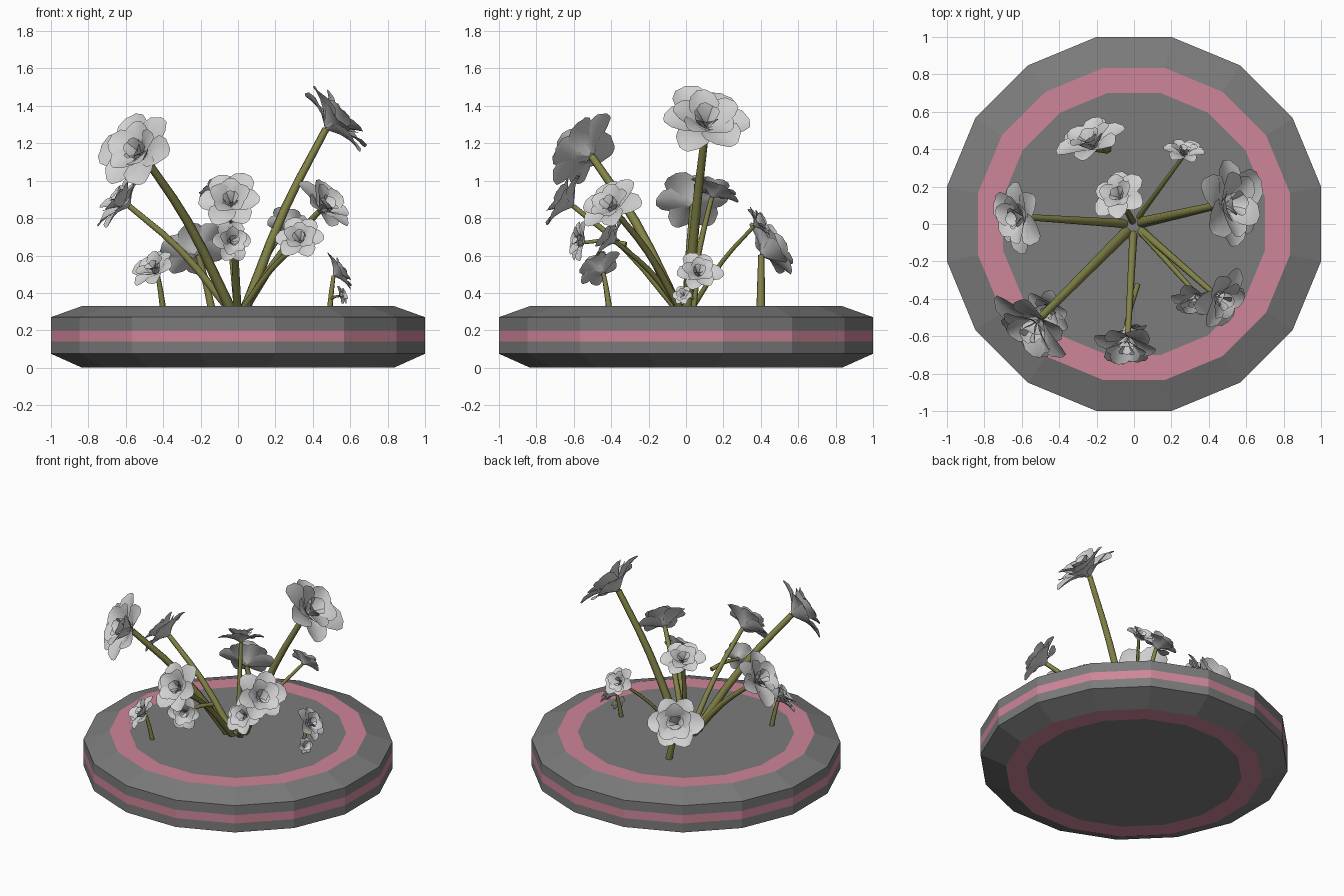
import bpy, bmesh, math, random
from mathutils import Vector, Matrix

if "Cube" in bpy.data.objects:
    bpy.data.objects.remove(bpy.data.objects["Cube"])

random.seed(4)


def material(name, rgb):
    m = bpy.data.materials.new(name)
    m.diffuse_color = (*rgb, 1)
    m.use_nodes = True
    m.node_tree.nodes["Principled BSDF"].inputs["Base Color"].default_value = m.diffuse_color
    return m


GREY = material("stone_grey", (0.20, 0.20, 0.20))
PINK = material("pink_trim", (0.62, 0.24, 0.32))
GREEN = material("olive_stem", (0.23, 0.23, 0.065))
WHITE = material("petal_white", (0.64, 0.64, 0.64))


def finish(name, bm, mats, smooth=False):
    me = bpy.data.meshes.new(name)
    bm.to_mesh(me)
    bm.free()
    for m in mats:
        me.materials.append(m)
    for p in me.polygons:
        p.use_smooth = smooth
    ob = bpy.data.objects.new(name, me)
    bpy.context.collection.objects.link(ob)
    return ob


# 16-sided base: rings of (radius, z), pink bands chosen by ring index
def build_base():
    prof = [(0.715, 0), (0.85, 0), (1.02, 0.075), (1.02, 0.14), (1.02, 0.20),
            (1.02, 0.27), (0.85, 0.33), (0.715, 0.33)]
    n = 16
    bm = bmesh.new()
    rings = []
    for r, z in prof:
        angles = [(i + .5) * math.tau / n for i in range(n)]
        rings.append([bm.verts.new((r * math.cos(a), r * math.sin(a), z)) for a in angles])
    for k in range(len(prof) - 1):
        for i in range(n):
            j = (i + 1) % n
            f = bm.faces.new((rings[k][i], rings[k][j], rings[k + 1][j], rings[k + 1][i]))
            f.material_index = 1 if k % 3 == 0 else 0
    bm.faces.new(rings[0][::-1])
    bm.faces.new(rings[-1])
    finish("round_base", bm, [GREY, PINK])


# One cupped petal growing from the blossom's centre
def petal(bm, mat, length, tilt, turn):
    steps = [0, 0.3, 0.6, 0.85, 1.0]
    half = [0.08, 0.30, 0.40, 0.32, 0.12]
    rows, rad, h = [], 0.03 * length, 0.0
    for k, (u, w) in enumerate(zip(steps, half)):
        if k:
            a = tilt + math.radians(28 - 50 * u)
            d = (u - steps[k - 1]) * length
            rad += d * math.cos(a)
            h += d * math.sin(a)
        row = []
        for v in (-1, -0.4, 0.4, 1):
            cup = 0.26 * w * v * v * length
            p = Vector((rad - cup * math.sin(tilt), v * w * length, h + cup * math.cos(tilt)))
            row.append(bm.verts.new(mat @ (Matrix.Rotation(turn, 3, 'Z') @ p)))
        rows.append(row)
    for a, b in zip(rows, rows[1:]):
        for i in range(3):
            bm.faces.new((a[i], b[i], b[i + 1], a[i + 1]))


# Blossom: three rings of petals, opening along a direction
def blossom(name, centre, d, r):
    base = centre - d * r * 0.4
    mat = Matrix.Translation(base) @ d.to_track_quat('Z', 'Y').to_matrix().to_4x4()
    bm = bmesh.new()
    for count, size, tilt, off in ((6, 1.05, 20, 0), (5, 0.88, 44, 0.4), (4, 0.62, 68, 0.2)):
        for i in range(count):
            petal(bm, mat, r * size * random.uniform(0.93, 1.07),
                  math.radians(tilt + random.uniform(-7, 7)),
                  off + (i + random.uniform(-.1, .1)) * math.tau / count)
    finish(name + "_blossom", bm, [WHITE], True)
    return base


# Tapered stem, bowed gently upward between root and blossom
def stem(name, root, tip, thick):
    mid = root.lerp(tip, 0.5) + Vector((0, 0, 0.06 * (tip - root).length))
    cu = bpy.data.curves.new(name + "_stem", 'CURVE')
    cu.dimensions = '3D'
    cu.bevel_depth = thick
    cu.bevel_resolution = 1
    cu.resolution_u = 3
    cu.use_fill_caps = True
    sp = cu.splines.new('BEZIER')
    sp.bezier_points.add(2)
    for i, p in enumerate((root, mid, tip)):
        bp = sp.bezier_points[i]
        bp.co = p
        bp.handle_left_type = bp.handle_right_type = 'AUTO'
        bp.radius = 1.1 - 0.17 * i
    cu.materials.append(GREEN)
    ob = bpy.data.objects.new(name + "_stem", cu)
    bpy.context.collection.objects.link(ob)
    bpy.ops.object.select_all(action='DESELECT')
    ob.select_set(True)
    bpy.context.view_layer.objects.active = ob
    bpy.ops.object.convert(target='MESH')


# Place a flower: heading and rise are the facing angles in degrees
def flower(name, x, y, z, r, heading, rise, root=None):
    a, e = math.radians(heading), math.radians(rise)
    d = Vector((math.cos(a) * math.cos(e), math.sin(a) * math.cos(e), math.sin(e)))
    tip = blossom(name, Vector((x, y, z)), d, r)
    start = Vector(root) if root else Vector((0.07 * x, 0.07 * y, 0.31))
    stem(name, start, tip, 0.002 + 0.105 * r)


build_base()
# Flowers fanning out from the middle
flower("tall_right", .54, .11, 1.34, .235, 4, 42)
flower("tall_left", -.55, -.57, 1.17, .235, -126, 27)
flower("left", -.64, .03, .91, .19, -173, 38)
flower("front", -.04, -.66, .90, .17, -97, 32)
flower("right", .48, -.41, .88, .17, -34, 39)
flower("right_low", .33, -.42, .70, .13, -97, 32)
flower("middle", -.09, .16, .96, .14, 127, 60)
flower("back_right", .27, .40, .78, .105, 83, 32)
# Flowers with their own roots or branches
flower("front_low", -.03, -.58, .68, .11, -70, 13, (.02, -.32, .66))
flower("back_left", -.24, .46, .64, .185, 115, 31, (-.14, .40, .31))
flower("low_left", -.46, -.47, .54, .13, -135, 40, (-.40, -.41, .31))
flower("low_right", .55, .07, .52, .12, 7, 35, (.49, .04, .31))
flower("tiny_right", .56, -.02, .39, .055, -20, 20, (.50, .04, .37))
